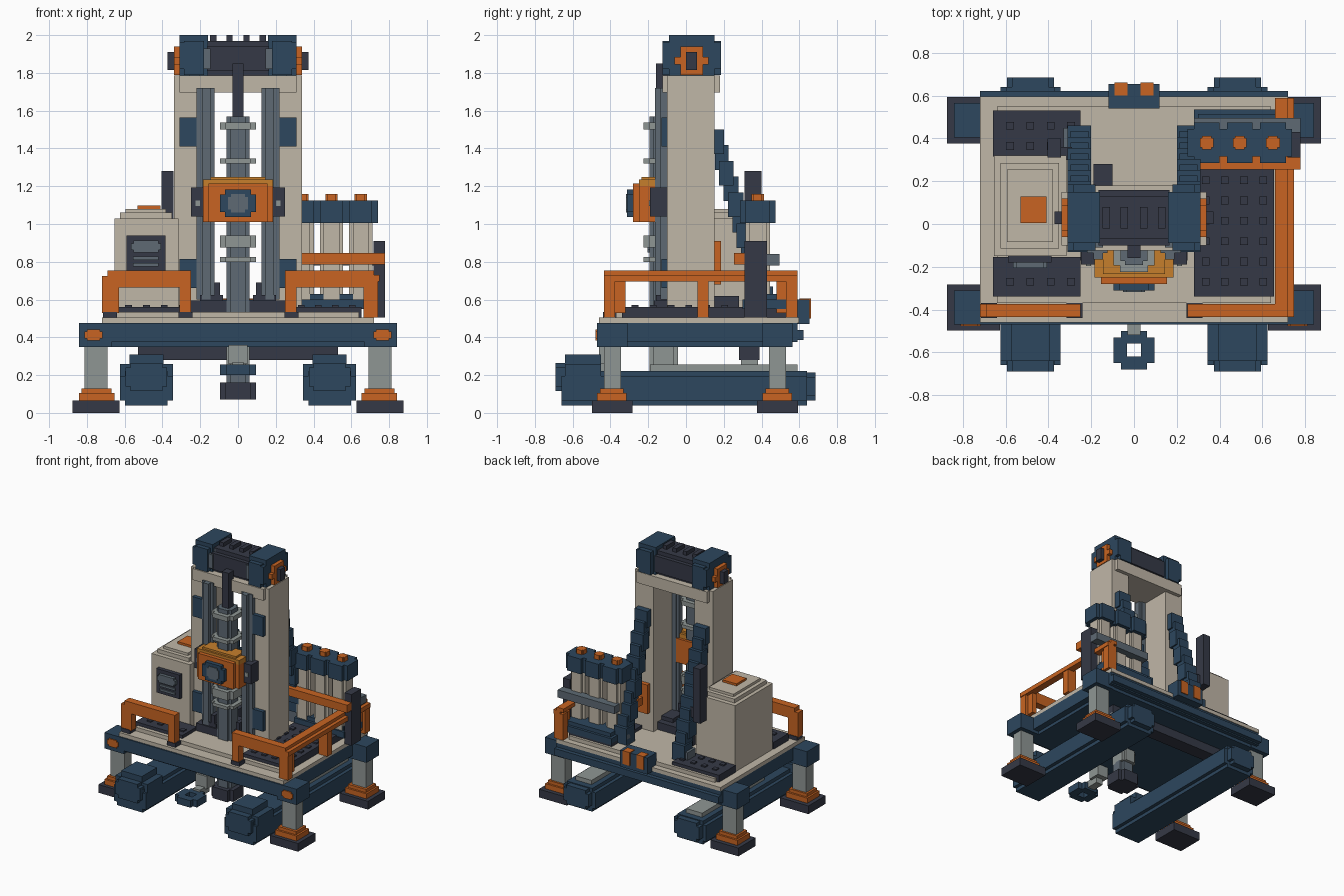
import bpy, bmesh
from mathutils import Vector

cube = bpy.data.objects.get("Cube")
if cube:
    bpy.data.objects.remove(cube, do_unlink=True)


def material(name, rgb):
    lin = [((c / 255 + 0.055) / 1.055) ** 2.4 for c in rgb] + [1.0]
    m = bpy.data.materials.new(name)
    m.use_nodes = True
    m.diffuse_color = lin
    bsdf = next(n for n in m.node_tree.nodes if n.type == 'BSDF_PRINCIPLED')
    bsdf.inputs["Base Color"].default_value = lin
    return m


BLUE = material("navy_blue", (45, 71, 94))
BEIGE = material("beige", (192, 183, 167))
ORANGE = material("orange", (200, 100, 34))
AMBER = material("amber", (198, 127, 44))
DARK = material("charcoal", (53, 57, 70))
GREY = material("slate_grey", (94, 106, 116))
LIGHT = material("light_grey", (143, 150, 148))


def finish(name, mat, bm):
    bmesh.ops.recalc_face_normals(bm, faces=bm.faces)
    me = bpy.data.meshes.new(name)
    bm.to_mesh(me)
    bm.free()
    me.materials.append(mat)
    ob = bpy.data.objects.new(name, me)
    bpy.context.collection.objects.link(ob)
    return ob


def boxes(name, mat, *items, mirror=False):
    """One object of boxes, each (x0, x1, y0, y1, z0, z1); mirror repeats them across x."""
    items = list(items)
    if mirror:
        items += [(-b[1], -b[0]) + tuple(b[2:]) for b in items]
    bm = bmesh.new()
    for x0, x1, y0, y1, z0, z1 in items:
        vs = bmesh.ops.create_cube(bm, size=1)["verts"]
        for v in vs:
            v.co = Vector(((x0 + x1) / 2 + v.co.x * (x1 - x0),
                           (y0 + y1) / 2 + v.co.y * (y1 - y0),
                           (z0 + z1) / 2 + v.co.z * (z1 - z0)))
    return finish(name, mat, bm)


def stepped(name, mat, axis, centre, hw, hh, step, lo, hi):
    """Prism along an axis whose rectangular section has notched corners."""
    a, b = hw - step, hh - step
    quarter = [(hw, b), (a, b), (a, hh)]
    pts = quarter + [(-x, y) for x, y in reversed(quarter)]
    pts += [(-x, -y) for x, y in quarter] + [(x, -y) for x, y in reversed(quarter)]
    bm = bmesh.new()

    def place(u, v, t):
        u, v = u + centre[0], v + centre[1]
        return {'x': (t, u, v), 'y': (u, t, v), 'z': (u, v, t)}[axis]
    face = bm.faces.new([bm.verts.new(place(u, v, lo)) for u, v in pts])
    new = bmesh.ops.extrude_face_region(bm, geom=[face])["geom"]
    shift = Vector(place(0, 0, hi)) - Vector(place(0, 0, lo))
    bmesh.ops.translate(bm, vec=shift, verts=[g for g in new if isinstance(g, bmesh.types.BMVert)])
    return finish(name, mat, bm)


# Chassis frame and deck
boxes("chassis_frame", BLUE, (-.72, .72, -.47, .59, .375, .475), (-.67, .67, -.43, .56, .35, .375),
      (-.72, .72, .59, .622, .385, .44))
boxes("deck", BEIGE, (-.72, .72, -.46, .597, .475, .505), (-.64, .64, -.37, .55, .505, .535))
boxes("cross_beam", DARK, (-.53, .53, .28, .39, .28, .35))

# Stabiliser legs
for end, y in (("front", -.39), ("back", .485)):
    boxes(end + "_corner_blocks", BLUE, (.67, .842, y - .08, y + .08, .35, .475), mirror=True)
    boxes(end + "_legs", LIGHT, (.69, .812, y - .045, y + .045, .12, .35), mirror=True)
    boxes(end + "_leg_collars", ORANGE, (.655, .843, y - .08, y + .075, .065, .105),
          (.67, .828, y - .065, y + .06, .105, .13), mirror=True)
    boxes(end + "_feet", DARK, (.628, .875, y - .108, y + .108, 0, .065), mirror=True)
for side, s in (("left", 1), ("right", -1)):
    stepped(side + "_front_lamp", ORANGE, 'y', (s * .765, .412), .047, .03, .012, -.478, -.46)

    # Tracks
    x = s * .485
    stepped(side + "_track", BLUE, 'y', (x, .13), .14, .092, .028, -.66, .64)
    stepped(side + "_track_back_end", BLUE, 'y', (x, .14), .11, .075, .025, .6, .685)
    stepped(side + "_track_front_drum", BLUE, 'y', (x, .175), .14, .135, .05, -.64, -.45)
    stepped(side + "_track_front_cap", BLUE, 'y', (x, .19), .11, .075, .025, -.69, -.62)
    boxes(side + "_track_top_plate", LIGHT, (x - .07, x + .07, -.19, .59, .215, .255),
          (x - .045, x + .045, .29, .38, .25, .29))

# Towing ring and link
boxes("towing_ring", BLUE, (-.095, -.032, -.65, -.53, .2, .255), (.032, .095, -.65, -.53, .2, .255),
      (-.06, .06, -.68, -.62, .2, .255), (-.06, .06, -.56, -.5, .2, .255))
boxes("towing_link", LIGHT, (-.03, .03, -.52, -.4, .215, .27), (-.05, .05, -.46, -.36, .26, .36))

# Floor plates with studs
boxes("floor_plates", DARK, (-.66, -.25, -.34, -.155, .505, .56), (-.66, -.25, .315, .53, .505, .56),
      (.28, .655, -.34, .53, .505, .56))
studs = [(.335 + .09 * i, -.27 + .095 * j) for i in range(4) for j in range(6)]
studs += [(-.58 + .095 * i, y) for i in range(4) for y in (-.27, .365, .46)]
boxes("floor_studs", DARK, *[(x - .018, x + .018, y - .018, y + .018, .55, .57) for x, y in studs])

# Mast
boxes("mast_columns", BEIGE, (.18, .34, -.1, .15, .505, 1.74), mirror=True)
boxes("mast_crossbeam", BEIGE, (-.31, .31, -.125, .18, 1.695, 1.785), (-.34, .34, -.1, .15, 1.72, 1.785))
boxes("mast_base", DARK, (-.25, .25, -.17, .1, .535, .595), (-.19, -.1, .1, .28, .535, .62),
      (.08, .2, -.16, .05, .59, .625), (-.2, -.08, -.16, .05, .59, .625),
      (.095, .125, -.16, -.08, .62, .69), (-.125, -.095, -.16, -.08, .62, .69))
boxes("guide_rails", GREY, (.145, .19, -.165, -.08, .6, 1.72), (.125, .22, -.135, -.09, .6, 1.72), mirror=True)
boxes("mast_brackets", BLUE, (.22, .31, -.13, -.09, 1.41, 1.565), (.22, .31, -.13, -.09, .66, .815), mirror=True)
boxes("mast_rear_marker", ORANGE, (.21, .29, .14, .185, .68, .91))

# Stepped rear braces running from mast to deck
steps = 11
boxes("rear_braces", BLUE, *[(.2 + .012 * (i % 2), .31 - .012 * (i % 2), .13 + .023 * i, .2 + .026 * i,
                             1.37 - .083 * i, 1.5 - .083 * i) for i in range(steps)], mirror=True)
boxes("brace_feet", GREY, (.2, .33, .35, .45, .535, .62), mirror=True)

# Winch on top
stepped("winch_drum", DARK, 'x', (.03, 1.875), .13, .095, .03, -.165, .165)
boxes("winch_teeth", DARK, *[(x - .017, x + .017, -.02, .08, 1.95, 2.0) for x in (-.13, -.045, .045, .13)])
boxes("winch_housings", BLUE, (.18, .285, -.125, .185, 1.79, 1.97), (.16, .31, -.09, .15, 1.785, 2.0),
      (.21, .31, -.125, .185, 1.82, 1.96), (.2, .26, -.1, .15, 1.76, 1.8), mirror=True)
boxes("winch_flanges", GREY, (.145, .2, -.11, .14, 1.82, 1.93), (.145, .2, -.07, .1, 1.79, 1.96), mirror=True)
boxes("winch_side_plates", ORANGE, (.3, .34, -.03, .09, 1.79, 1.94), (.3, .34, -.06, .12, 1.845, 1.885), mirror=True)
boxes("winch_axle_caps", DARK, (.33, .372, 0, .058, 1.815, 1.91), mirror=True)

# Drill string
D = (0, -.13)
boxes("feed_rod", DARK, (-.03, .03, -.16, -.1, 1.53, 1.85))
stepped("upper_drill_pipe", GREY, 'z', D, .062, .062, .02, 1.22, 1.57)
stepped("lower_drill_pipe", GREY, 'z', D, .062, .062, .02, .5, 1.03)
for i, (z0, z1) in enumerate(((1.5, 1.537), (1.32, 1.347), (.875, .94), (.8, .825))):
    stepped("pipe_collar_%d" % (i + 1), LIGHT, 'z', D, .095, .095, .03, z0, z1)
stepped("drill_sleeve", LIGHT, 'z', (0, -.118), .062, .075, .02, .25, .36)
stepped("drill_shank", GREY, 'z', D, .062, .062, .02, .15, .26)
stepped("drill_bit", DARK, 'z', D, .095, .095, .03, .07, .16)

# Drill head carriage
boxes("drill_head", ORANGE, (-.185, .185, -.25, -.08, 1.01, 1.2), (-.155, .155, -.28, -.24, 1.01, 1.215))
boxes("drill_head_top", AMBER, (-.185, .185, -.25, -.1, 1.19, 1.235), (-.145, .145, -.235, -.12, 1.23, 1.25))
stepped("drill_head_motor", BLUE, 'y', (0, 1.11), .095, .072, .025, -.312, -.27)
stepped("motor_cap", GREY, 'y', (0, 1.11), .052, .048, .015, -.318, -.3)
boxes("carriage_clamps", DARK, (.18, .248, -.19, -.1, 1.04, 1.192), mirror=True)
boxes("clamp_pins", LIGHT, (.2, .225, -.197, -.18, 1.095, 1.125), mirror=True)

# Power cabinet
boxes("cabinet", BEIGE, (-.655, -.315, -.15, .32, .505, 1.03), (-.625, -.35, -.115, .285, 1.03, 1.06),
      (-.595, -.38, -.085, .255, 1.06, 1.08))
boxes("cabinet_hatch", ORANGE, (-.532, -.41, .005, .128, 1.07, 1.097))
boxes("cabinet_vent", DARK, (-.59, -.385, -.18, -.14, .75, .94))
stepped("vent_window", GREY, 'y', (-.487, .88), .08, .032, .015, -.205, -.17)
boxes("vent_slats", GREY, *[(-.555, -.42, -.19, -.17, z, z + .018) for z in (.775, .81)])
boxes("exhaust_stack", DARK, (-.405, -.342, .31, .4, .85, 1.28), (-.36, -.29, .3, .36, .86, .94))

# Gas bottles in their rack
boxes("bottle_rack_base", BLUE, (.28, .72, .3, .535, .55, .6), (.3, .7, .32, .515, .6, .63))
for i in range(3):
    x, n = .34 + .155 * i, "_%d" % (i + 1)
    stepped("bottle" + n, BEIGE, 'z', (x, .38), .062, .065, .02, .6, 1.02)
    stepped("bottle_head" + n, BLUE, 'z', (x, .38), .09, .095, .03, 1.005, 1.125)
    stepped("bottle_cap" + n, ORANGE, 'z', (x, .38), .032, .032, .01, 1.12, 1.16)
boxes("rack_post", DARK, (.718, .778, .31, .43, .505, .91))
boxes("rack_back_rail", GREY, (.28, .778, .43, .495, .78, .84))
boxes("rack_front_rail", ORANGE, (.2, .778, .255, .318, .785, .847))

# Guard rails
boxes("right_front_rail", ORANGE, (-.69, -.25, -.435, -.375, .665, .755), (-.72, -.63, -.435, -.375, .53, .725),
      (-.31, -.25, -.435, -.375, .53, .7))
boxes("left_front_rail", ORANGE, (.25, .72, -.435, -.375, .665, .755), (.25, .31, -.435, -.375, .53, .7))
boxes("left_side_rail", ORANGE, (.69, .748, -.435, .59, .695, .73), (.66, .72, -.435, .59, .725, .755),
      *[(.665, .742, y, y + .06, .505, .71) for y in (-.435, .06, .53)],
      (.68, .72, -.375, -.32, .53, .7), (.68, .72, .48, .53, .53, .7))
boxes("rail_feet", DARK, *[(x, x + .075, -.44, -.37, .505, .535) for x in (-.715, -.315, .245)])

# Rear lamp box
boxes("rear_lamp_box", BLUE, (-.12, .12, .54, .655, .47, .6))
boxes("rear_lamps", ORANGE, (.03, .092, .6, .662, .5, .606), mirror=True)
